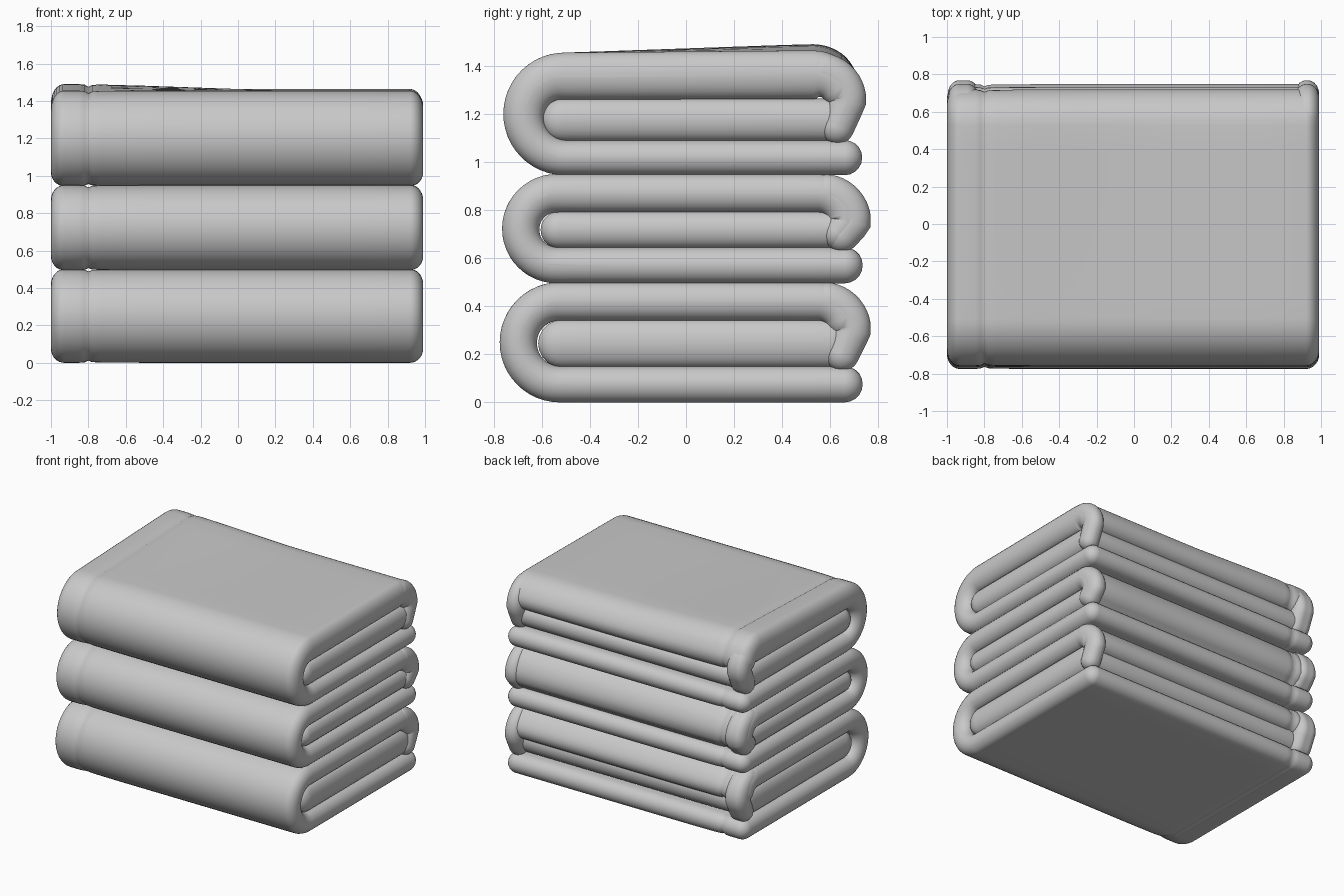
import bpy, bmesh, math
from mathutils import Vector

cube = bpy.data.objects.get("Cube")
if cube:
    bpy.data.objects.remove(cube, do_unlink=True)

cloth = bpy.data.materials.new("soft_grey_cloth")
cloth.use_nodes = True
GREY = (0.58, 0.58, 0.58, 1)
cloth.diffuse_color = GREY
cloth.node_tree.nodes["Principled BSDF"].inputs["Base Color"].default_value = GREY


# Path points hold (y, z, half thickness)
def arc(cy, cz, outer, a0, a1, h0, h1, n=14):
    """Arc whose outer surface has the given radius, angles in degrees."""
    points = []
    for i in range(n + 1):
        a = math.radians(a0 + (a1 - a0) * i / n)
        h = h0 + (h1 - h0) * i / n
        points.append(Vector((cy + (outer - h) * math.cos(a),
                              cz + (outer - h) * math.sin(a), h)))
    return points


def line(a, b, n=8):
    return [Vector(a).lerp(Vector(b), i / n) for i in range(n + 1)]


def outline(path, scale):
    """Closed outline of a strip with round ends."""
    left, right, frames = [], [], []
    for i, p in enumerate(path):
        t = (path[min(i + 1, len(path) - 1)] - path[max(i - 1, 0)]).to_2d().normalized()
        n = Vector((-t.y, t.x))
        c, h = p.to_2d(), p.z * scale
        frames.append((c, t, n, h))
        left.append(c + n * h)
        right.append(c - n * h)

    def cap(c, t, n, h):
        steps = [math.pi * k / 10 for k in range(1, 10)]
        return [c + (n * math.cos(a) + t * math.sin(a)) * h for a in steps]

    c0, t0, n0, h0 = frames[0]
    return left + cap(*frames[-1]) + right[::-1] + cap(c0, -t0, -n0, h0)


def clamp(v):
    return max(0.0, min(1.0, v))


def swell(x, p):
    """Uneven puff of the uppermost surface, highest near the seam at the back."""
    return clamp((p.y - 1.2) / 0.2) * clamp(p.x + 0.5) * (0.25 + 0.75 * clamp(-x / 0.75))


def padded_strip(name, path, x0, x1, radius=0.07, seam=None, puff=0.0):
    """Sweep a strip sideways, with pillowy ends and an optional seam groove."""
    # drop repeated points where path pieces join
    path = [p for i, p in enumerate(path) if i == 0 or (p - path[i - 1]).length > 1e-4]
    turns = [math.radians(a) for a in (86, 75, 62, 48, 34, 20, 8, 0)]
    stations = [(x0 + radius * (1 - math.sin(a)), math.cos(a)) for a in turns]
    if seam is not None:
        stations += [(seam + d, s) for d, s in
                     ((-0.05, 1), (-0.02, 0.97), (0, 0.85), (0.02, 0.95), (0.06, 0.98))]
    start, end = stations[-1][0], x1 - radius
    stations += [(start + (end - start) * k / 7, 1) for k in range(1, 7)]
    stations += [(x1 - radius * (1 - math.sin(a)), math.cos(a)) for a in reversed(turns)]

    bm = bmesh.new()
    rings = [[bm.verts.new((x, p.x, p.y + puff * swell(x, p))) for p in outline(path, s)]
             for x, s in stations]
    for a, b in zip(rings, rings[1:]):
        for i in range(len(a)):
            j = (i + 1) % len(a)
            bm.faces.new((a[i], a[j], b[j], b[i]))
    bm.faces.new(rings[0])
    bm.faces.new(rings[-1])
    bmesh.ops.recalc_face_normals(bm, faces=bm.faces)
    for f in bm.faces:
        f.smooth = True
    mesh = bpy.data.meshes.new(name)
    bm.to_mesh(mesh)
    bm.free()
    mesh.materials.append(cloth)
    obj = bpy.data.objects.new(name, mesh)
    bpy.context.collection.objects.link(obj)


def towel(label, z0, z1, front, back, low, high, closed_back=False, puff=0.0):
    """low and high are the half thicknesses of the bottom and top layers."""
    outer = (z1 - z0) / 2
    mid = (z0 + z1) / 2
    fold_y = front + outer
    bend = 0.2
    edge = back - 0.02

    # outer wrap: bottom layer, round front fold, top layer, turned-down back edge
    path = line((0.66, z0 + low, low), (fold_y, z0 + low, low))
    path += arc(fold_y, mid, outer, 270, 90, low, high, 24)
    path += line((fold_y, z1 - high, high), (edge - bend, z1 - high, high))
    path += arc(edge - bend, z1 - bend, bend, 90, 0 if closed_back else 25, high, 0.08, 10)
    if closed_back:
        path += line((edge - 0.08, z1 - bend, 0.08), (edge - 0.12, z0 + 0.21, 0.07), 4)
    padded_strip(label + "_towel_wrap", path, -1.0, 0.99, seam=-0.8, puff=puff)

    # folded layers tucked inside the wrap, nearly flush with its sides
    floor, ceiling = z0 + 2 * low, z1 - 2 * high
    core = (ceiling - floor) / 2 + 0.004
    level = (floor + ceiling) / 2
    padded_strip(label + "_towel_inner_fold",
                 line((front + 0.16 + core, level, core), (0.69 - core, level, core)),
                 -0.975, 0.975, radius=0.06)

    # back corners curling down over the inner fold
    lobe = arc(back - bend, z1 - bend, bend, 80, 0, 0.08, 0.075, 10)
    lobe += line((back - 0.075, z1 - bend, 0.075), (back - 0.12, z0 + 0.2, 0.07), 4)
    for side, a, b in (("right", -0.995, -0.83), ("left", 0.86, 0.99)):
        padded_strip(label + "_towel_" + side + "_corner", lobe, a, b, radius=0.06)


towel("bottom", 0.0, 0.5, -0.775, 0.77, 0.075, 0.08)
towel("middle", 0.495, 0.95, -0.765, 0.77, 0.075, 0.08, closed_back=True)
towel("top", 0.945, 1.455, -0.76, 0.75, 0.073, 0.098, puff=0.035)
